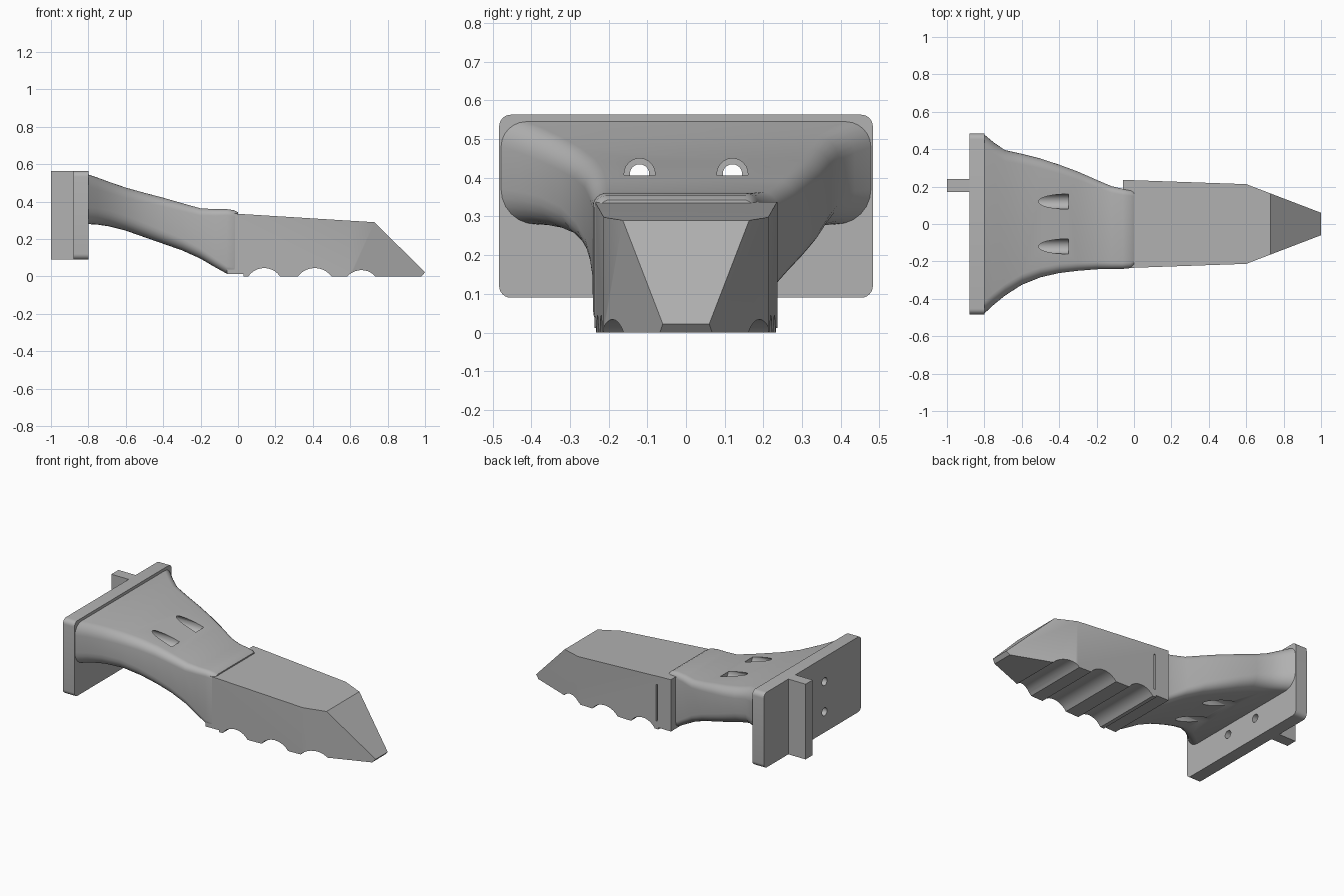
import bpy, bmesh, math
from mathutils import Vector

if "Cube" in bpy.data.objects:
    bpy.data.objects.remove(bpy.data.objects["Cube"], do_unlink=True)

grey = bpy.data.materials.new("plain grey")
grey.use_nodes = True
COLOUR = (0.45, 0.45, 0.45, 1)
grey.diffuse_color = COLOUR
grey.node_tree.nodes["Principled BSDF"].inputs["Base Color"].default_value = COLOUR


def finish(name, bm):
    bmesh.ops.recalc_face_normals(bm, faces=bm.faces)
    mesh = bpy.data.meshes.new(name)
    bm.to_mesh(mesh)
    bm.free()
    obj = bpy.data.objects.new(name, mesh)
    mesh.materials.append(grey)
    bpy.context.collection.objects.link(obj)
    return obj


def loft(name, rings):
    """Skin a list of equal-length point rings and cap both ends."""
    bm = bmesh.new()
    loops = [[bm.verts.new(p) for p in ring] for ring in rings]
    n = len(loops[0])
    for a, b in zip(loops, loops[1:]):
        for i in range(n):
            j = (i + 1) % n
            bm.faces.new((a[i], a[j], b[j], b[i]))
    bm.faces.new(loops[0])
    bm.faces.new(loops[-1])
    return finish(name, bm)


def prism(name, outline, offset):
    shift = Vector(offset)
    return loft(name, [outline, [Vector(p) + shift for p in outline]])


def box(name, x, y, z):
    return prism(name, [(x[0], y[0], z[0]), (x[1], y[0], z[0]),
                        (x[1], y[1], z[0]), (x[0], y[1], z[0])],
                 (0, 0, z[1] - z[0]))


def rounded(x, y0, y1, z0, z1, r_low, r_top, steps=6):
    """Rounded rectangle in the plane at x."""
    corners = [(y1, z1, -1, -1, r_top), (y0, z1, 1, -1, r_top),
               (y0, z0, 1, 1, r_low), (y1, z0, -1, 1, r_low)]
    ring = []
    for k, (y, z, sy, sz, r) in enumerate(corners):
        for i in range(steps + 1):
            a = math.pi / 2 * (k + i / steps)
            ring.append((x, y + sy * r + r * math.cos(a), z + sz * r + r * math.sin(a)))
    return ring


def rod(name, x0, x1, y, z, r, n=24):
    ring = [(x0, y + r * math.cos(2 * math.pi * i / n), z + r * math.sin(2 * math.pi * i / n))
            for i in range(n)]
    return prism(name, ring, (x1 - x0, 0, 0))


def cut(target, cutter, operation="DIFFERENCE"):
    mod = target.modifiers.new("cut", "BOOLEAN")
    mod.object, mod.operation, mod.solver = cutter, operation, "EXACT"
    bpy.context.view_layer.objects.active = target
    bpy.ops.object.modifier_apply(modifier=mod.name)
    bpy.data.objects.remove(cutter, do_unlink=True)


def smooth(obj, degrees):
    bpy.ops.object.select_all(action="DESELECT")
    obj.select_set(True)
    bpy.context.view_layer.objects.active = obj
    bpy.ops.object.shade_smooth_by_angle(angle=math.radians(degrees))


# Mounting plate and its offset rear fin
plate = prism("mounting_plate", rounded(-0.88, -0.483, 0.483, 0.09, 0.563, 0.03, 0.03),
              (0.08, 0, 0))
box("rear_fin", (-1, -0.88), (0.17, 0.24), (0.09, 0.563))

# Flared neck: x, right edge, left edge, bottom, top
sections = [
    (-0.80, -0.478, 0.478, 0.280, 0.545),
    (-0.75, -0.432, 0.436, 0.277, 0.528),
    (-0.69, -0.383, 0.395, 0.268, 0.506),
    (-0.60, -0.325, 0.375, 0.245, 0.475),
    (-0.50, -0.285, 0.350, 0.210, 0.447),
    (-0.40, -0.262, 0.317, 0.175, 0.421),
    (-0.30, -0.250, 0.280, 0.140, 0.392),
    (-0.20, -0.242, 0.236, 0.095, 0.364),
    (-0.12, -0.241, 0.202, 0.048, 0.360),
    (-0.06, -0.240, 0.188, 0.015, 0.360),
    (-0.02, -0.236, 0.182, 0.015, 0.354),
    (0.00, -0.226, 0.178, 0.015, 0.343),
]
rings = []
for x, y0, y1, z0, z1 in sections:
    t = -x / 0.8
    rings.append(rounded(x, y0, y1, z0, z1, 0.02 + 0.07 * t ** 0.5, 0.03 + 0.035 * t))
neck = loft("flared_neck", rings)

# Screw pockets in the neck and screw holes through the plate
for side in (-0.12, 0.12):
    for height in (0.41, 0.22):
        cut(neck, rod("pocket_cutter", -0.79, -0.35, side, height, 0.04))
        cut(neck, rod("neck_hole_cutter", -0.85, -0.7, side, height, 0.025))
        cut(plate, rod("hole_cutter", -0.95, -0.7, side, height, 0.025))
smooth(neck, 40)
smooth(plate, 30)

# Blade: side profile with scalloped underside
side = [(-0.06, 0.338), (0.0, 0.335), (0.73, 0.29), (1.0, 0.022), (0.98, 0.0)]
for middle, half, rise in ((0.66, 0.075, 0.034), (0.41, 0.09, 0.045), (0.14, 0.085, 0.045)):
    radius = (half ** 2 + rise ** 2) / (2 * rise)
    sweep = math.asin(half / radius)
    for i in range(11):
        a = sweep * (1 - i / 5)
        side.append((middle + radius * math.sin(a), rise - radius + radius * math.cos(a)))
side += [(0.03, 0.0), (0.03, 0.012), (-0.06, 0.012)]
blade = prism("blade", [(x, -0.4, z) for x, z in side], (0, 0.8, 0))

# Tapered plan outline trims the blade
edge = [(-0.06, 0.236), (0.6, 0.213), (1.0, 0.06)]
plan = [(x, -y, -0.2) for x, y in edge] + [(x, y, -0.2) for x, y in reversed(edge)]
cut(blade, prism("plan_cutter", plan, (0, 0, 0.8)), "INTERSECT")
cut(blade, box("groove_cutter", (0.035, 0.045), (0.215, 0.3), (0.05, 0.28)))
smooth(blade, 20)
